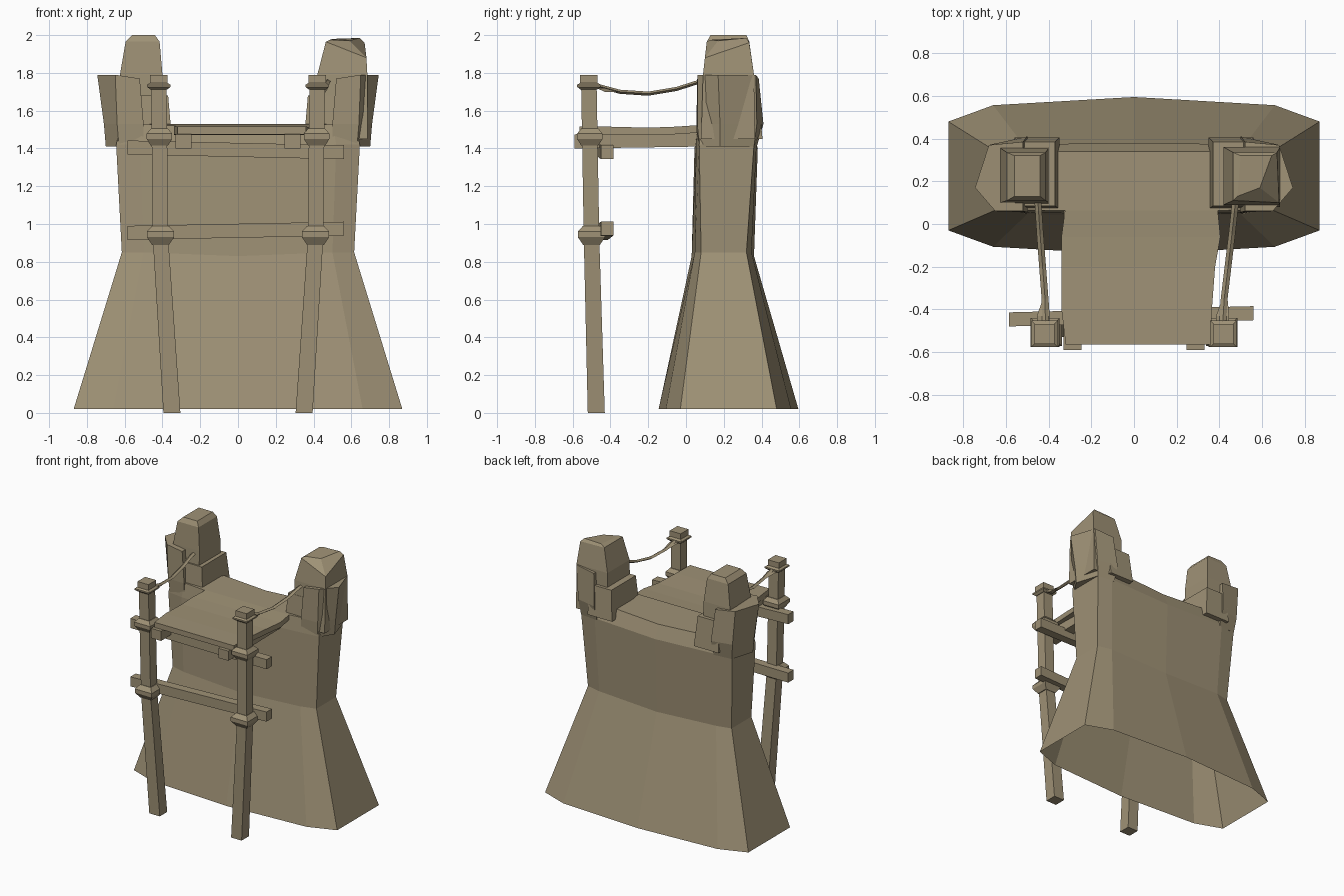
import bpy, bmesh
from mathutils import Vector

mat = bpy.data.materials.new("weathered tan")
mat.diffuse_color = (0.345, 0.285, 0.18, 1)


def loft(name, rings, bottom=True, top=True):
    """Skin a list of equal-length point rings into one flat-shaded object."""
    bm = bmesh.new()
    vs = [[bm.verts.new(p) for p in r] for r in rings]
    n = len(vs[0])
    for a, b in zip(vs, vs[1:]):
        for i in range(n):
            j = (i + 1) % n
            bm.faces.new((a[i], a[j], b[j], b[i]))
    if bottom:
        bm.faces.new(vs[0][::-1])
    if top:
        bm.faces.new(vs[-1])
    bmesh.ops.recalc_face_normals(bm, faces=bm.faces)
    me = bpy.data.meshes.new(name)
    bm.to_mesh(me)
    bm.free()
    me.materials.append(mat)
    ob = bpy.data.objects.new(name, me)
    bpy.context.collection.objects.link(ob)
    return ob


def rect(x0, x1, y0, y1, z):
    return [(x0, y0, z), (x1, y0, z), (x1, y1, z), (x0, y1, z)]


def square(c, r):
    return rect(c[0] - r, c[0] + r, c[1] - r, c[1] + r, c[2])


# Flared wall: ten-sided rings, open underneath
def wall_ring(z, xe, xm, yf, ym, yb, zmid=None):
    # yf = front y (end, shoulder, middle), yb = back y in the same order
    zm = z if zmid is None else zmid
    return [(-xe, yf, z), (-xm, (yf + 2 * ym[0]) / 3, z), (0, ym[0], zm),
            (xm, (yf + 2 * ym[0]) / 3, z), (xe, yf, z),
            (xe, yb, z), (xm, (yb + 2 * ym[1]) / 3, z), (0, ym[1], zm),
            (-xm, (yb + 2 * ym[1]) / 3, z), (-xe, yb, z)]


loft("wall", [
    wall_ring(0.02, 0.87, 0.66, -0.03, (-0.145, 0.595), 0.48),
    wall_ring(0.85, 0.615, 0.50, 0.08, (0.03, 0.36), 0.32, 0.83),
    wall_ring(1.42, 0.645, 0.52, 0.07, (0.045, 0.38), 0.36, 1.40),
    wall_ring(1.53, 0.62, 0.50, 0.075, (0.06, 0.34), 0.34, 1.50),
], bottom=False)

# Battlements at both ends
for s, side in ((-1, "left"), (1, "right")):
    # slab wrapped round the wall end
    low = [(0.50, 0.06), (0.63, 0.07), (0.70, 0.18), (0.645, 0.36), (0.50, 0.375)]
    mid = [(0.50, 0.055), (0.64, 0.06), (0.71, 0.18), (0.66, 0.375), (0.50, 0.41)]
    high = [(0.52, 0.06), (0.65, 0.06), (0.745, 0.17), (0.68, 0.37), (0.52, 0.385)]
    loft(side + "_end_slab", [
        [(s * x, y, 1.41) for x, y in low],
        [(s * x, y, 1.53) for x, y in mid],
        [(s * x, y, 1.79 if x > 0.6 else 1.77) for x, y in high]])
    # low step on the inner side
    a, b = sorted((s * 0.35, s * 0.56))
    c, d = sorted((s * 0.37, s * 0.55))
    loft(side + "_step", [rect(a, b, 0.07, 0.405, 1.45),
                          rect(c, d, 0.085, 0.385, 1.68)])

loft("left_merlon", [rect(-0.63, -0.40, 0.09, 0.365, 1.45),
                     rect(-0.625, -0.40, 0.10, 0.355, 1.79),
                     rect(-0.595, -0.415, 0.11, 0.335, 1.965),
                     rect(-0.56, -0.44, 0.13, 0.32, 2.0)])
loft("right_merlon", [rect(0.42, 0.685, 0.08, 0.365, 1.45),
                      rect(0.42, 0.685, 0.09, 0.36, 1.79),
                      [(0.465, 0.11, 1.965), (0.68, 0.10, 1.88),
                       (0.67, 0.335, 1.96), (0.465, 0.335, 1.965)],
                      [(0.485, 0.13, 1.975), (0.59, 0.17, 1.97),
                       (0.645, 0.32, 1.985), (0.50, 0.32, 1.98)]])

# Timber posts with collars and a cap
for s, side in ((-1, "left"), (1, "right")):
    foot = Vector((s * 0.35, -0.475, 0))
    knee = Vector((s * 0.41, -0.50, 0.92))
    head = Vector((s * 0.42, -0.515, 1.79))
    loft(side + "_post", [square(foot, 0.045), square(knee, 0.041), square(head, 0.041)])
    for label, z, h, r in (("lower", 0.94, 0.05, 0.072),
                           ("upper", 1.46, 0.045, 0.068),
                           ("top", 1.73, 0.018, 0.062)):
        p = knee.lerp(head, (z - 0.92) / 0.87)
        up = Vector((0, 0, h))
        loft(f"{side}_{label}_collar", [square(p - up, 0.045), square(p - up * 0.2, r),
                                        square(p + up * 0.4, r), square(p + up, 0.045)])
    loft(side + "_post_cap", [square(head - Vector((0, 0, 0.045)), 0.047),
                              square(head, 0.047)])

    # Sagging rope from post head to battlement
    path = [(0.415, -0.48, 1.735), (0.42, -0.35, 1.70), (0.435, -0.2, 1.69),
            (0.45, -0.05, 1.715), (0.46, 0.06, 1.75), (0.465, 0.12, 1.76)]
    w = 0.016
    shift = 0.012 if s > 0 else -0.014
    loft(side + "_rope", [[(s * (x + shift * (y + 0.48) / 0.6) + dx, y, z + dz)
                           for dx, dz in ((-w, 0), (0, -0.011), (w, 0), (0, 0.011))]
                          for x, y, z in path])
    # loose rope end beside the post
    loft(side + "_rope_knot", [rect(s * 0.42 - 0.035, s * 0.42 + 0.025, -0.475, -0.43, 1.72),
                               rect(s * 0.42 - 0.01, s * 0.42 + 0.02, -0.43, -0.36, 1.70)])

    # Deck joist
    xs = sorted((s * 0.245, s * 0.33))
    loft(side + "_joist", [[(x, y, z) for x, z in ((xs[0], zl), (xs[1], zl),
                                                   (xs[1], zh), (xs[0], zh))]
                           for y, zl, zh in ((-0.59, 1.40, 1.475), (0.08, 1.41, 1.49))])

# Cross rails behind the posts, slightly askew
for label, zl, zr in (("upper", 1.405, 1.38), ("lower", 0.953, 0.975)):
    loft(label + "_cross_rail", [
        [(x, y + dy, z + dz) for dy, dz in ((-0.033, -0.037), (0.033, -0.037),
                                            (0.033, 0.037), (-0.033, 0.037))]
        for x, y, z in ((-0.585, -0.447, zl), (0.56, -0.418, zr))])

# Plank deck, dipping a little in the middle
loft("deck", [[(x0, y, z), (x1, y, z), (x1, y, z + 0.04), (x0, y, z + 0.04)]
              for x0, x1, y, z in ((-0.32, 0.36, -0.565, 1.475), (-0.34, 0.365, -0.40, 1.475),
                                   (-0.34, 0.38, -0.20, 1.47), (-0.34, 0.405, -0.06, 1.475),
                                   (-0.32, 0.39, 0.09, 1.485))])
